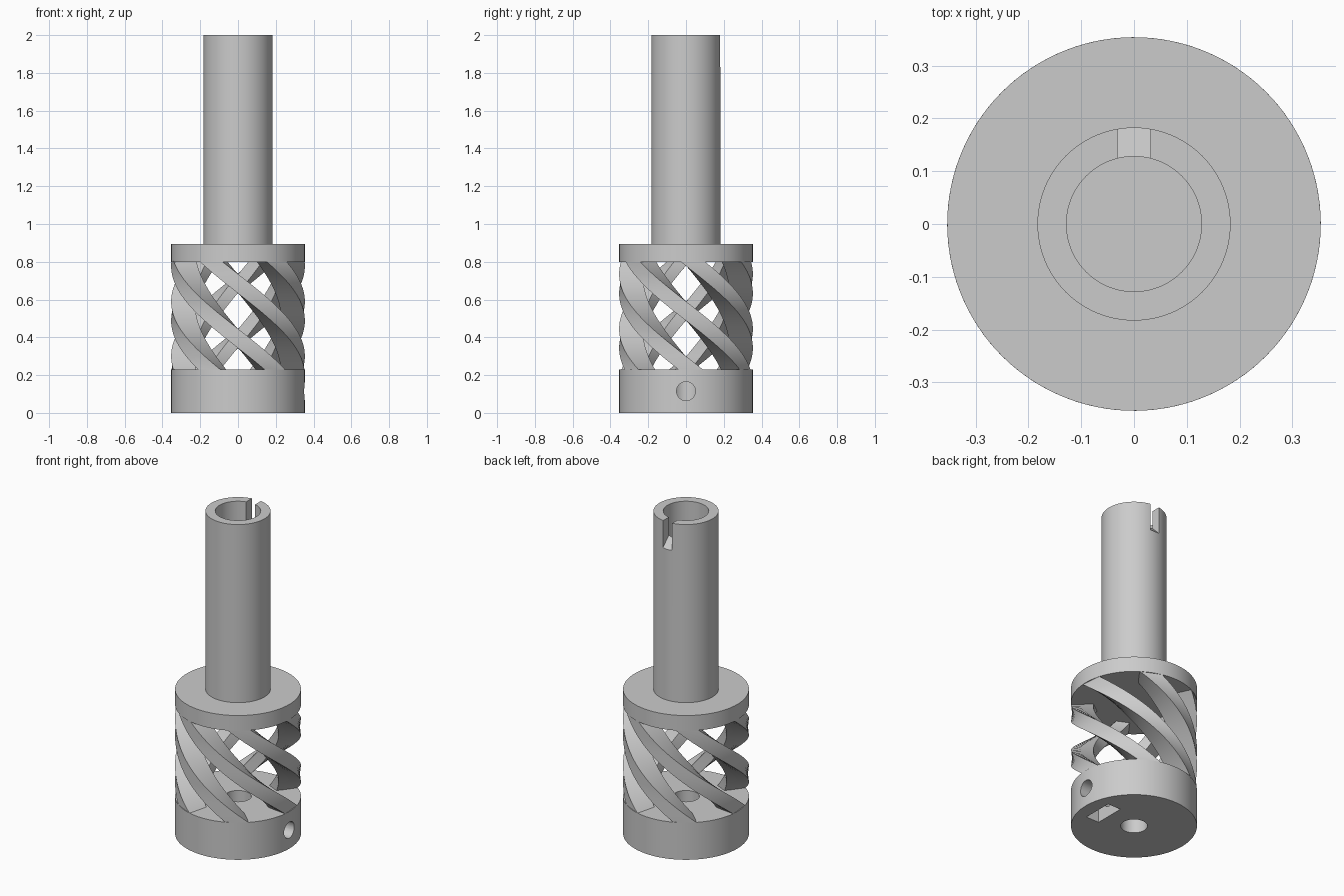
import bpy, bmesh, math
from mathutils import Vector

if "Cube" in bpy.data.objects:
    bpy.data.objects.remove(bpy.data.objects["Cube"], do_unlink=True)

SEGMENTS = 96
R_BODY, R_TUBE, R_BORE, R_SHAFT = 0.354, 0.183, 0.128, 0.075
Z_BASE, Z_CAGE, Z_FLANGE, Z_TOP = 0.23, 0.80, 0.895, 2.0

grey = bpy.data.materials.new("plain grey")
grey.use_nodes = True
grey.diffuse_color = (0.6, 0.6, 0.6, 1)
grey.node_tree.nodes["Principled BSDF"].inputs["Base Color"].default_value = (0.6, 0.6, 0.6, 1)


def finish(name, bm):
    bmesh.ops.recalc_face_normals(bm, faces=bm.faces)
    mesh = bpy.data.meshes.new(name)
    bm.to_mesh(mesh)
    bm.free()
    mesh.materials.append(grey)
    obj = bpy.data.objects.new(name, mesh)
    bpy.context.collection.objects.link(obj)
    return obj


def lathe(name, profile):
    """Revolve a closed or axis-ended (radius, z) profile around z."""
    bm = bmesh.new()
    verts = [bm.verts.new((r, 0, z)) for r, z in profile]
    edges = [bm.edges.new(pair) for pair in zip(verts, verts[1:])]
    if profile[0][0] > 0:
        edges.append(bm.edges.new((verts[-1], verts[0])))
    bmesh.ops.spin(bm, geom=verts + edges, cent=(0, 0, 0), axis=(0, 0, 1),
                   angle=math.tau, steps=SEGMENTS, use_merge=True)
    bmesh.ops.remove_doubles(bm, verts=bm.verts, dist=1e-5)
    return finish(name, bm)


def box(name, low, high):
    bm = bmesh.new()
    low, high = Vector(low), Vector(high)
    bmesh.ops.create_cube(bm, size=1)
    bmesh.ops.scale(bm, vec=high - low, verts=bm.verts)
    bmesh.ops.translate(bm, vec=(low + high) / 2, verts=bm.verts)
    return finish(name, bm)


def cut(obj, cutter):
    mod = obj.modifiers.new("cut", "BOOLEAN")
    mod.operation, mod.solver, mod.object = "DIFFERENCE", "EXACT", cutter
    bpy.context.view_layer.objects.active = obj
    bpy.ops.object.modifier_apply(modifier=mod.name)
    bpy.data.objects.remove(cutter, do_unlink=True)


def helix_strut(name, start, inner=0.225, back=0.348, twist=-120, steps=40):
    """Sweep a wedge, narrow side inward, upward while twisting it about z."""
    bm = bmesh.new()
    section = [Vector(p) for p in ((inner, 0.04), (inner, -0.04), (back, -0.065), (back, 0.065))]
    rings = []
    for i in range(steps + 1):
        t = i / steps
        turn = math.radians(start + twist * t)
        c, s = math.cos(turn), math.sin(turn)
        z = Z_BASE - 0.005 + t * (Z_CAGE - Z_BASE + 0.01)
        rings.append([bm.verts.new((p.x * c - p.y * s, p.x * s + p.y * c, z))
                      for p in section])
    for a, b in zip(rings, rings[1:]):
        for j in range(4):
            k = (j + 1) % 4
            bm.faces.new((a[j], a[k], b[k], b[j]))
    bm.faces.new(rings[0])
    bm.faces.new(rings[-1])
    return finish(name, bm)


# Clamping base with shaft bore, radial screw hole and nut pocket
base = lathe("clamp_base", [(R_SHAFT, 0), (R_BODY, 0), (R_BODY, Z_BASE), (R_SHAFT, Z_BASE)])
bm = bmesh.new()
bmesh.ops.create_cone(bm, cap_ends=True, segments=32, radius1=0.05, radius2=0.05, depth=0.4)
screw = finish("screw_cutter", bm)
screw.rotation_euler.y = math.pi / 2
screw.location = (0.22, 0, 0.115)
bpy.context.view_layer.update()
cut(base, screw)
cut(base, box("nut_cutter", (0.18, -0.095, -0.1), (0.27, 0.095, 0.2)))

# Flange and hollow tube turned as one piece
tube = lathe("flanged_tube", [(0, Z_CAGE), (R_BODY, Z_CAGE), (R_BODY, Z_FLANGE),
                              (R_TUBE, Z_FLANGE), (R_TUBE, Z_TOP), (R_BORE, Z_TOP),
                              (R_BORE, Z_FLANGE), (0, Z_FLANGE)])

# Rim notch whose floor slopes down and outward
notch = box("notch_cutter", (-0.031, 0.06, 1.83), (0.031, 0.3, 2.1))
for v in notch.data.vertices:
    if v.co.z < Z_TOP:
        v.co.z += R_TUBE - v.co.y
cut(tube, notch)

# Flexible cage of six helical struts
parts = [base, tube] + [helix_strut(f"helix_strut_{i + 1}", i * 60 + 5) for i in range(6)]

# Smooth the round surfaces, keep the rims sharp
bpy.ops.object.select_all(action="DESELECT")
for obj in parts:
    obj.select_set(True)
bpy.context.view_layer.objects.active = base
bpy.ops.object.shade_smooth_by_angle(angle=math.radians(30))
